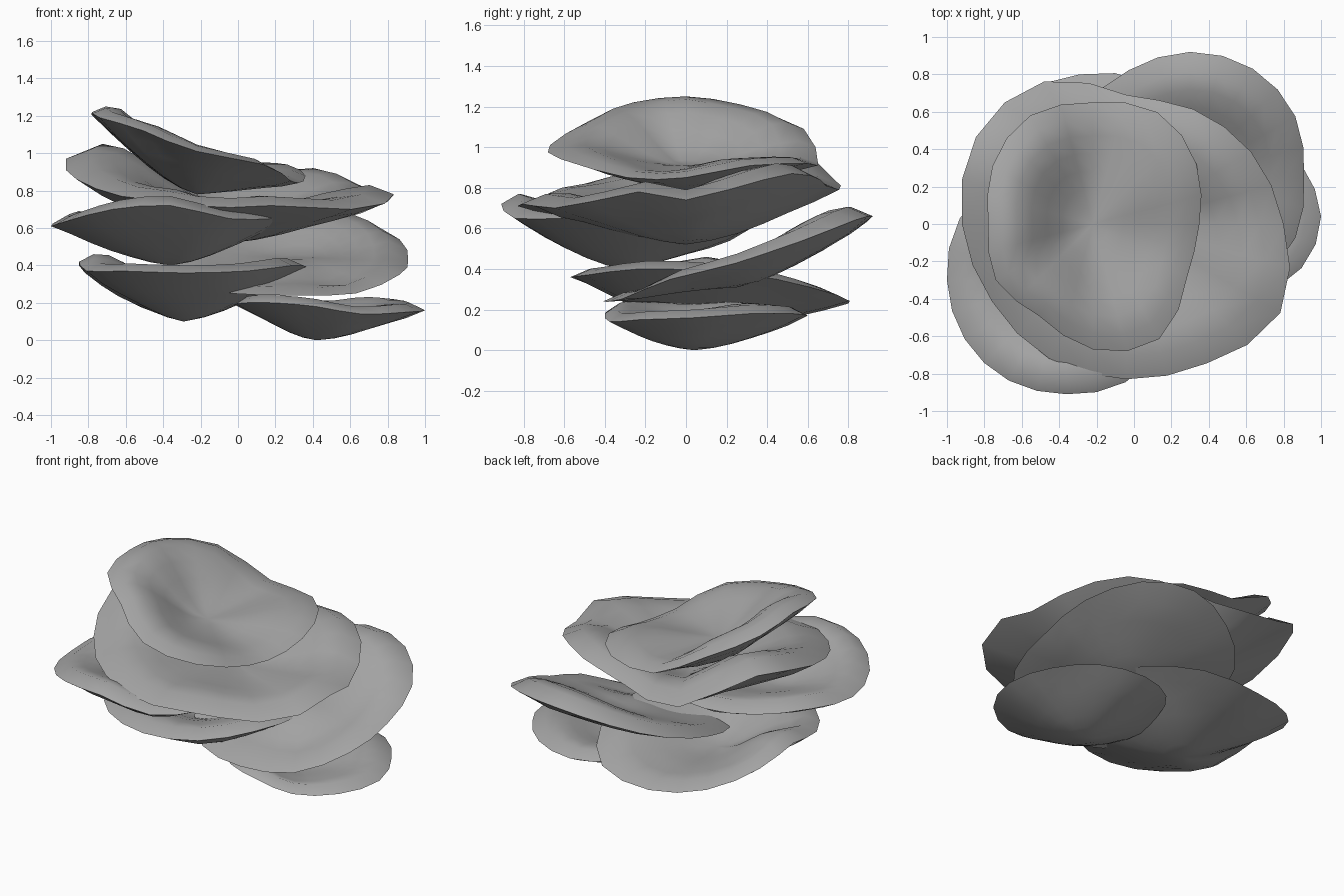
import bpy, bmesh
from math import cos, sin, pi, radians
from mathutils import Vector, noise

cube = bpy.data.objects.get("Cube")
if cube:
    bpy.data.objects.remove(cube, do_unlink=True)

SEGMENTS = 24
RINGS = 6

# Single stone grey used on every layer
grey = bpy.data.materials.new("stone_grey")
grey.use_nodes = True
colour = (0.38, 0.38, 0.38, 1)
grey.diffuse_color = colour
shader = next(n for n in grey.node_tree.nodes if n.type == 'BSDF_PRINCIPLED')
shader.inputs["Base Color"].default_value = colour


def around(values, turn):
    """Smooth closed interpolation of evenly spaced values, turn in 0..1."""
    count = len(values)
    step = turn * count
    i = int(step)
    f = step - i
    a, b, c, d = (values[(i + k) % count] for k in (-1, 0, 1, 2))
    return b + f / 2 * (c - a + f * (2*a - 5*b + 4*c - d + f * (3*(b - c) + d - a)))


def dish(t):
    """Top profile, flattening out at the crest."""
    return sin(t * pi / 2) ** 2


def dome(t):
    """Underside profile, nearly straight up to the rim."""
    return t ** 1.4


def cup_surface(bm, centre, middle_z, radii, heights, lift, profile, scale):
    """Fan and rings rising from a low middle to a wavy rim; returns the rim."""
    hub = bm.verts.new((centre[0], centre[1], middle_z))
    previous = None
    for ring in range(1, RINGS + 1):
        t = ring / RINGS
        current = []
        for s in range(SEGMENTS):
            turn = s / SEGMENTS
            reach = around(radii, turn) * t * scale
            x = centre[0] + reach * cos(turn * 2 * pi)
            y = centre[1] + reach * sin(turn * 2 * pi)
            rim_z = around(heights, turn) + lift
            z = middle_z + (rim_z - middle_z) * profile(t)
            if ring < RINGS:
                z += 0.03 * t * noise.noise(Vector((x, y, middle_z)) * 3)
            current.append(bm.verts.new((x, y, z)))
        for s in range(SEGMENTS):
            n = (s + 1) % SEGMENTS
            if previous:
                bm.faces.new((previous[s], current[s], current[n], previous[n]))
            else:
                bm.faces.new((hub, current[s], current[n]))
        previous = current
    return previous


def layer(name, centre, top_z, bottom_z, lip, crest, radii, heights):
    """Closed cupped slab: dished top, domed underside, lip sloping to a thin rim."""
    bm = bmesh.new()
    upper = cup_surface(bm, centre, top_z, radii, heights, lip, dish, crest)
    lower = cup_surface(bm, centre, bottom_z, radii, heights, 0, dome, 1)
    for s in range(SEGMENTS):
        n = (s + 1) % SEGMENTS
        bm.faces.new((upper[s], upper[n], lower[n], lower[s]))
    bmesh.ops.recalc_face_normals(bm, faces=bm.faces)
    mesh = bpy.data.meshes.new(name)
    bm.to_mesh(mesh)
    bm.free()
    mesh.materials.append(grey)
    obj = bpy.data.objects.new(name, mesh)
    bpy.context.collection.objects.link(obj)
    bpy.ops.object.select_all(action='DESELECT')
    obj.select_set(True)
    bpy.context.view_layer.objects.active = obj
    bpy.ops.object.shade_smooth_by_angle(angle=radians(75))


# Layers from the top down; rim radii and heights run anticlockwise from +x
layer("top_layer", (-.22, 0), .91, .78, .03, .87,
      [.57, .64, .69, .65, .67, .62, .56, .6, .57, .67, .71, .58],
      [.85, .91, .92, .92, 1.09, 1.18, 1.22, 1.19, 1.12, 1.01, .94, .85])
layer("second_layer", (-.04, 0), .69, .52, .05, .85,
      [.84, .77, .71, .69, .88, .93, .88, .83, .83, .83, .86, .95],
      [.74, .79, .84, .87, .86, .84, .81, .79, .81, .92, 1, .97,
       .91, .86, .81, .77, .75, .72, .71, .72, .71, .7, .73, .78])
layer("third_layer", (-.36, -.3), .54, .4, .05, .86,
      [.64, .64, .64, .62, .64, .66, .64, .63, .62, .61, .63, .62],
      [.65, .63, .61, .6, .62, .64, .61, .64, .7, .72, .65, .65])
layer("back_layer", (.3, .25), .44, .31, .045, .84,
      [.61, .65, .67, .67, .66, .68, .65, .65, .66, .66, .66, .65],
      [.43, .54, .64, .66, .59, .49, .39, .3, .25, .24, .25, .35])
layer("lower_layer", (-.29, .1), .25, .1, .04, .86,
      [.66, .69, .75, .7, .66, .61, .56, .6, .65, .67, .68, .67],
      [.39, .35, .27, .23, .27, .36, .42, .37, .37, .36, .37, .4])
layer("base_layer", (.42, .04), .12, 0, .04, .86,
      [.58, .55, .56, .56, .52, .45, .44, .45, .45, .44, .48, .55],
      [.16, .18, .18, .17, .18, .2, .19, .2, .2, .18, .14, .15])
